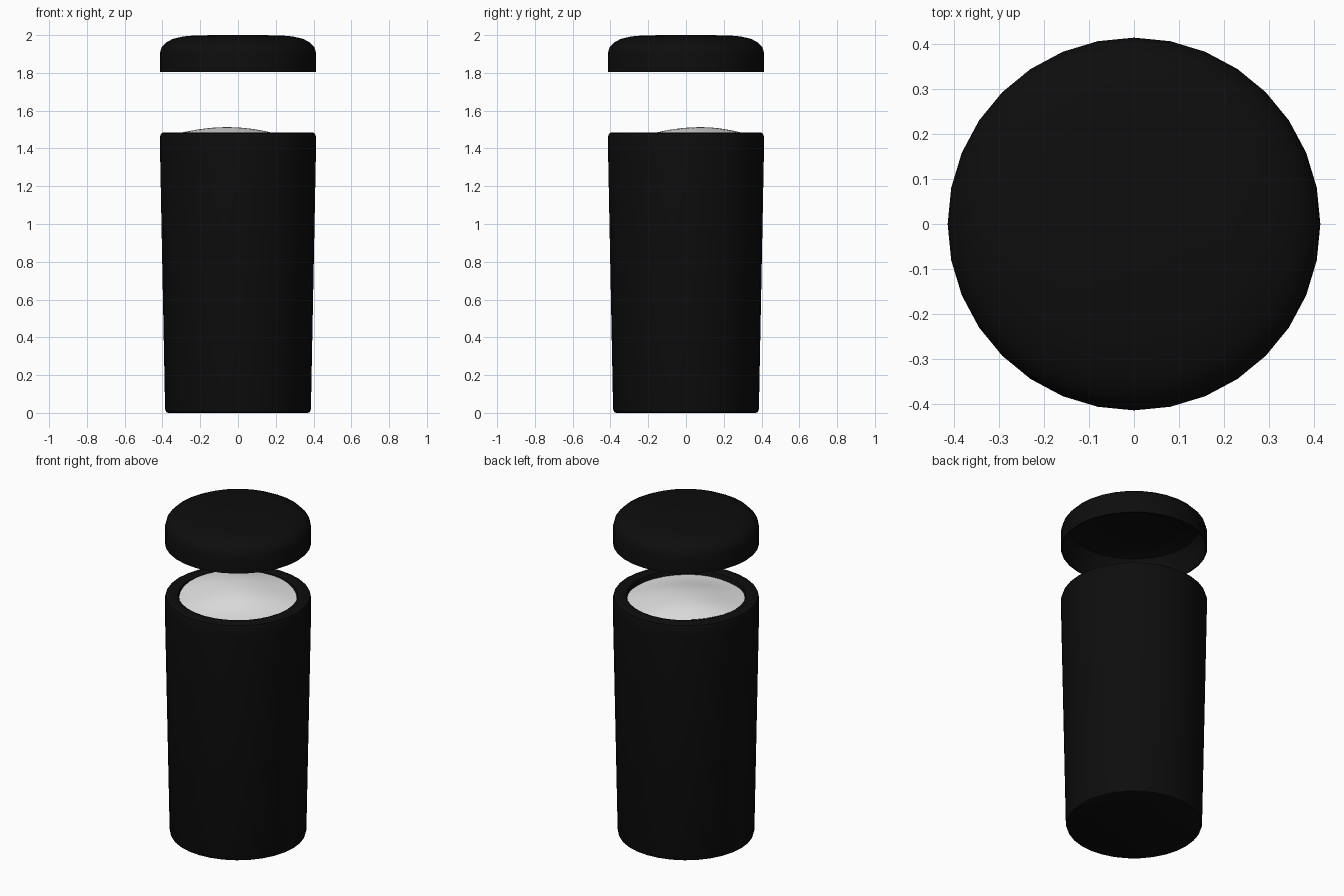
import bpy, bmesh, math

cube = bpy.data.objects.get("Cube")
if cube:
    bpy.data.objects.remove(cube, do_unlink=True)

SIDES = 32


def material(name, rgb):
    m = bpy.data.materials.new(name)
    m.use_nodes = True
    m.diffuse_color = (*rgb, 1)
    bsdf = m.node_tree.nodes["Principled BSDF"]
    bsdf.inputs["Base Color"].default_value = (*rgb, 1)
    bsdf.inputs["Roughness"].default_value = 0.6
    return m


black = material("matte black", (0.004, 0.004, 0.004))
white = material("cream white", (0.8, 0.8, 0.8))


def finish(name, bm, mat, angle):
    bmesh.ops.recalc_face_normals(bm, faces=bm.faces)
    me = bpy.data.meshes.new(name)
    bm.to_mesh(me)
    bm.free()
    me.materials.append(mat)
    ob = bpy.data.objects.new(name, me)
    bpy.context.collection.objects.link(ob)
    bpy.ops.object.select_all(action='DESELECT')
    ob.select_set(True)
    bpy.context.view_layer.objects.active = ob
    bpy.ops.object.shade_smooth_by_angle(angle=math.radians(angle))
    return ob


def lathe(name, profile, mat, angle=40):
    """Spin an (r, z) profile that starts and ends on the axis."""
    bm = bmesh.new()
    verts = [bm.verts.new((r, 0, z)) for r, z in profile]
    edges = [bm.edges.new(pair) for pair in zip(verts, verts[1:])]
    bmesh.ops.spin(bm, geom=verts + edges, cent=(0, 0, 0), axis=(0, 0, 1),
                   angle=math.tau, steps=SIDES)
    bmesh.ops.remove_doubles(bm, verts=bm.verts, dist=0.0005)
    return finish(name, bm, mat, angle)


# Tapered cup with rounded base and thick rolled rim
lathe("cup_body", [
    (0, 0), (0.37, 0), (0.381, 0.005), (0.386, 0.02),
    (0.413, 1.4), (0.413, 1.462), (0.408, 1.478), (0.395, 1.485),
    (0.35, 1.485), (0.338, 1.48), (0.333, 1.465),
    (0.325, 1.3), (0.31, 0.06), (0, 0.06)], black)

# Floating domed lid, hollow underneath with a thin wall
lathe("lid", [
    (0, 2.0), (0.22, 1.999), (0.29, 1.993), (0.345, 1.98), (0.382, 1.96),
    (0.405, 1.935), (0.413, 1.905), (0.413, 1.805), (0.406, 1.805),
    (0.405, 1.9), (0.375, 1.953), (0.29, 1.983), (0, 1.99)], black)


# Cream filling: a disc of rings with an off-centre mound and soft ripples
def cream_height(x, y):
    mound = 0.077 * math.exp(-((x + 0.06) ** 2 + (y - 0.07) ** 2) / 0.1)
    ripple = 0.003 * math.sin(14 * x - 9 * y) * math.cos(8 * y)
    return 1.438 + mound + ripple


bm = bmesh.new()
rings = 12
grid = [[bm.verts.new((0.334 * i / rings * math.cos(math.tau * k / SIDES),
                       0.334 * i / rings * math.sin(math.tau * k / SIDES), 0))
         for k in range(SIDES)] for i in range(1, rings + 1)]
centre = bm.verts.new((0, 0, 0))
for k in range(SIDES):
    n = (k + 1) % SIDES
    bm.faces.new((centre, grid[0][k], grid[0][n]))
    for inner, outer in zip(grid, grid[1:]):
        bm.faces.new((inner[k], outer[k], outer[n], inner[n]))
for v in bm.verts:
    v.co.z = cream_height(v.co.x, v.co.y)
finish("cream_filling", bm, white, 60)
